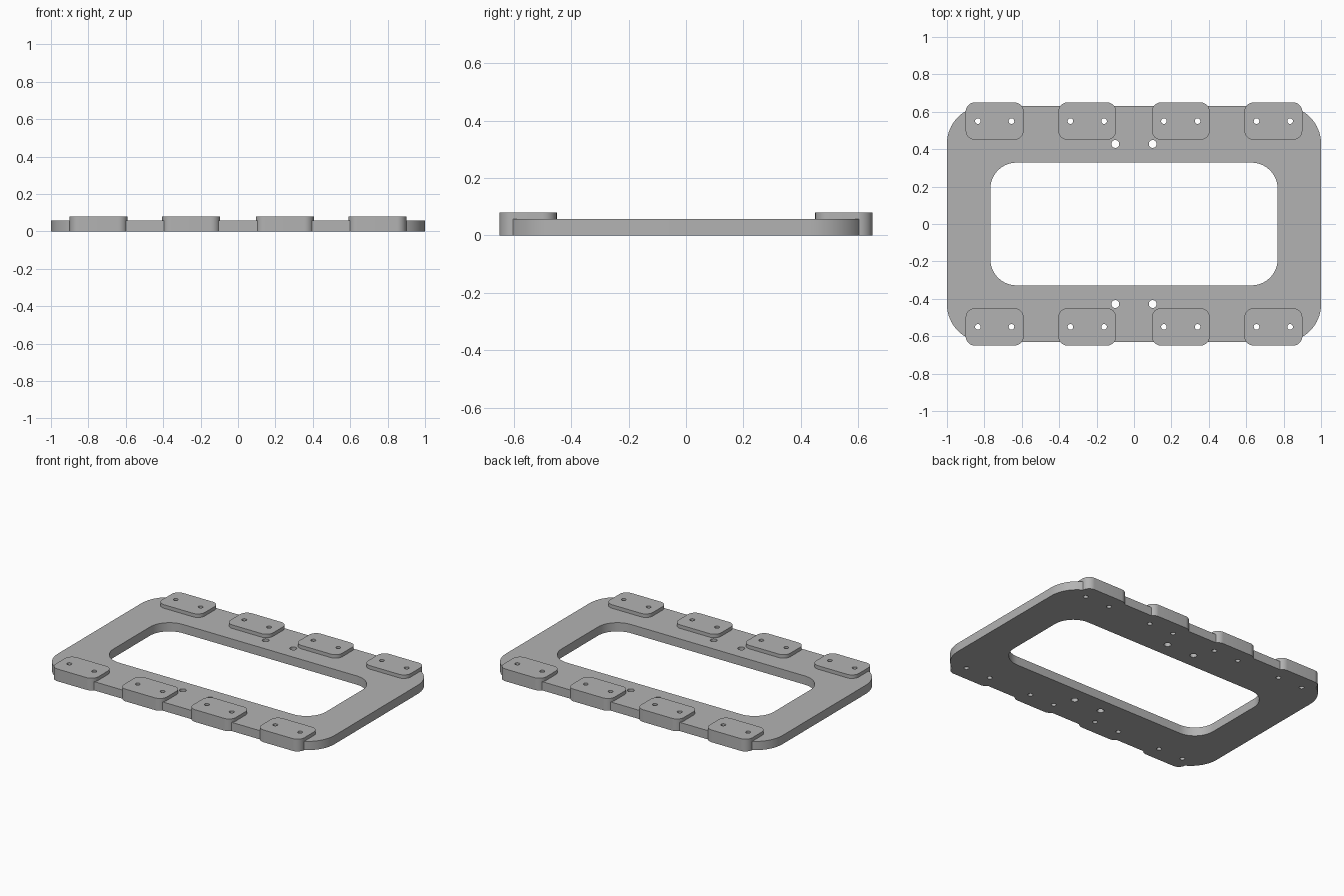
import bpy
import bmesh
from math import cos, sin, pi, radians

cube = bpy.data.objects.get("Cube")
if cube:
    bpy.data.objects.remove(cube, do_unlink=True)

grey = bpy.data.materials.new("plain grey")
grey.use_nodes = True
grey.diffuse_color = (0.45, 0.45, 0.45, 1)
grey.node_tree.nodes["Principled BSDF"].inputs["Base Color"].default_value = (0.45, 0.45, 0.45, 1)


def rounded(bm, cx, cy, hx, hy, r, z0, z1, steps=12):
    """Add a closed slab with a rounded rectangle outline."""
    verts = []
    for q, (sx, sy) in enumerate([(1, 1), (-1, 1), (-1, -1), (1, -1)]):
        for i in range(steps + 1):
            a = (q + i / steps) * pi / 2
            verts.append(bm.verts.new((cx + sx * (hx - r) + r * cos(a),
                                       cy + sy * (hy - r) + r * sin(a), z0)))
    bmesh.ops.remove_doubles(bm, verts=verts, dist=1e-5)
    verts = [v for v in verts if v.is_valid]
    base = bm.faces.new(verts)
    grown = bmesh.ops.extrude_face_region(bm, geom=[base], use_keep_orig=True)["geom"]
    for v in grown:
        if isinstance(v, bmesh.types.BMVert):
            v.co.z = z1


def finish(bm, name, helper=False):
    bmesh.ops.recalc_face_normals(bm, faces=bm.faces)
    mesh = bpy.data.meshes.new(name)
    bm.to_mesh(mesh)
    bm.free()
    mesh.materials.append(grey)
    obj = bpy.data.objects.new(name, mesh)
    bpy.context.collection.objects.link(obj)
    obj.hide_render = helper
    return obj


def combine(target, other, operation):
    mod = target.modifiers.new(operation, "BOOLEAN")
    mod.operation = operation
    mod.solver = "EXACT"
    mod.object = other
    bpy.context.view_layer.objects.active = target
    bpy.ops.object.modifier_apply(modifier=mod.name)
    bpy.data.objects.remove(other, do_unlink=True)


PAD_X = (-0.745, -0.25, 0.25, 0.745)

# Base ring outline
bm = bmesh.new()
rounded(bm, 0, 0, 1.0, 0.63, 0.2, 0, 0.057, 16)
frame = finish(bm, "mounting_frame")

# Eight raised pads along the long sides
bm = bmesh.new()
for side in (-1, 1):
    for x in PAD_X:
        rounded(bm, x, side * 0.55, 0.155, 0.1, 0.05, 0, 0.08)
combine(frame, finish(bm, "pads", True), "UNION")

# Central opening, pad screw holes and wider middle holes
bm = bmesh.new()
rounded(bm, 0, 0, 0.768, 0.328, 0.14, -0.1, 0.2, 16)
for side in (-1, 1):
    for x in PAD_X:
        for dx in (-0.09, 0.09):
            rounded(bm, x + dx, side * 0.55, 0.015, 0.015, 0.015, -0.1, 0.2, 6)
    for x in (-0.1, 0.1):
        rounded(bm, x, side * 0.428, 0.021, 0.021, 0.021, -0.1, 0.2, 6)
combine(frame, finish(bm, "hole_cutters", True), "DIFFERENCE")

bpy.ops.object.select_all(action="DESELECT")
frame.select_set(True)
bpy.context.view_layer.objects.active = frame
bpy.ops.object.shade_smooth_by_angle(angle=radians(30))
